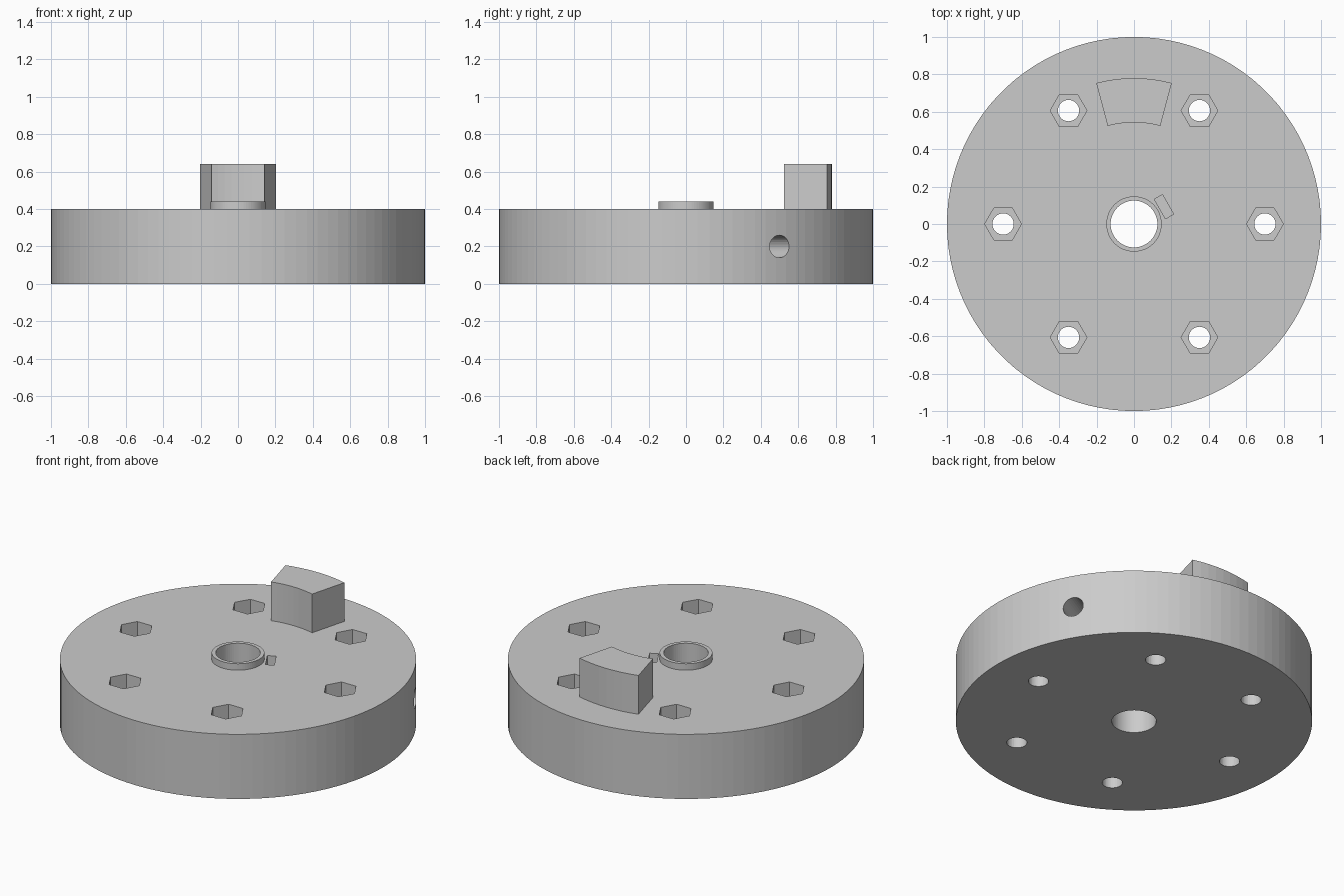
import bpy, bmesh
from math import sin, cos, radians, tau
from mathutils import Matrix

old = bpy.data.objects.get("Cube")
if old:
    bpy.data.objects.remove(old, do_unlink=True)

GREY = (0.6, 0.6, 0.6, 1.0)
grey = bpy.data.materials.new("light_grey")
grey.use_nodes = True
grey.diffuse_color = GREY
grey.node_tree.nodes["Principled BSDF"].inputs["Base Color"].default_value = GREY

TOP = 0.4          # disc thickness
BORE = 0.125       # shaft bore radius
SCREW_ANGLE = radians(30)


def circle(r, n, cx=0.0, cy=0.0):
    return [(cx + r * cos(tau * i / n), cy + r * sin(tau * i / n)) for i in range(n)]


def arc(r, a0, a1, n):
    angles = [radians(a0 + (a1 - a0) * i / n) for i in range(n + 1)]
    return [(r * cos(a), r * sin(a)) for a in angles]


def prism(name, outline, z0, z1, matrix=None):
    """Extrude a closed outline from z0 to z1."""
    bm = bmesh.new()
    base = bm.faces.new([bm.verts.new((x, y, z0)) for x, y in outline])
    ext = bmesh.ops.extrude_face_region(bm, geom=[base])["geom"]
    moved = [v for v in ext if isinstance(v, bmesh.types.BMVert)]
    bmesh.ops.translate(bm, verts=moved, vec=(0, 0, z1 - z0))
    if matrix:
        bm.transform(matrix)
    bmesh.ops.recalc_face_normals(bm, faces=bm.faces)
    mesh = bpy.data.meshes.new(name)
    bm.to_mesh(mesh)
    bm.free()
    mesh.materials.append(grey)
    obj = bpy.data.objects.new(name, mesh)
    bpy.context.collection.objects.link(obj)
    return obj


def cut(target, cutters):
    """Subtract the cutters, bake the result and remove them."""
    for c in cutters:
        c.hide_render = True
        mod = target.modifiers.new("cut", "BOOLEAN")
        mod.operation = "DIFFERENCE"
        mod.solver = "EXACT"
        mod.object = c
    graph = bpy.context.evaluated_depsgraph_get()
    mesh = bpy.data.meshes.new_from_object(target.evaluated_get(graph))
    target.modifiers.clear()
    target.data = mesh
    for c in cutters:
        bpy.data.objects.remove(c, do_unlink=True)


# Main disc
disc = prism("disc", circle(1.0, 100), 0, TOP)

# Shaft bore, bolt holes and hexagonal nut pockets
cutters = [prism("bore_cutter", circle(BORE, 64), -0.1, 0.6)]
for i in range(6):
    x, y = 0.7 * cos(tau * i / 6), 0.7 * sin(tau * i / 6)
    cutters.append(prism("bolt_cutter", circle(0.057, 32, x, y), -0.1, 0.6))
    cutters.append(prism("nut_cutter", circle(0.098, 6, x, y), TOP - 0.12, 0.6))

# Radial set screw hole and the slot for its nut
turn = Matrix.Rotation(SCREW_ANGLE, 4, "Z")
lay = Matrix.Translation((0, 0, 0.2)) @ turn @ Matrix.Rotation(radians(90), 4, "Y")
cutters.append(prism("screw_cutter", circle(0.06, 32), 0.05, 1.1, lay))
slot = [(0.16, -0.06), (0.21, -0.06), (0.21, 0.06), (0.16, 0.06)]
cutters.append(prism("slot_cutter", slot, 0.1, 0.6, turn))
cut(disc, cutters)

# Raised collar round the bore
collar = prism("collar", circle(0.148, 64), TOP, 0.44)
cut(collar, [prism("collar_cutter", circle(BORE, 64), 0.3, 0.6)])

# Curved drive block
prism("drive_block", arc(0.78, 75, 105, 8) + arc(0.543, 105, 75, 8), TOP, 0.64)
